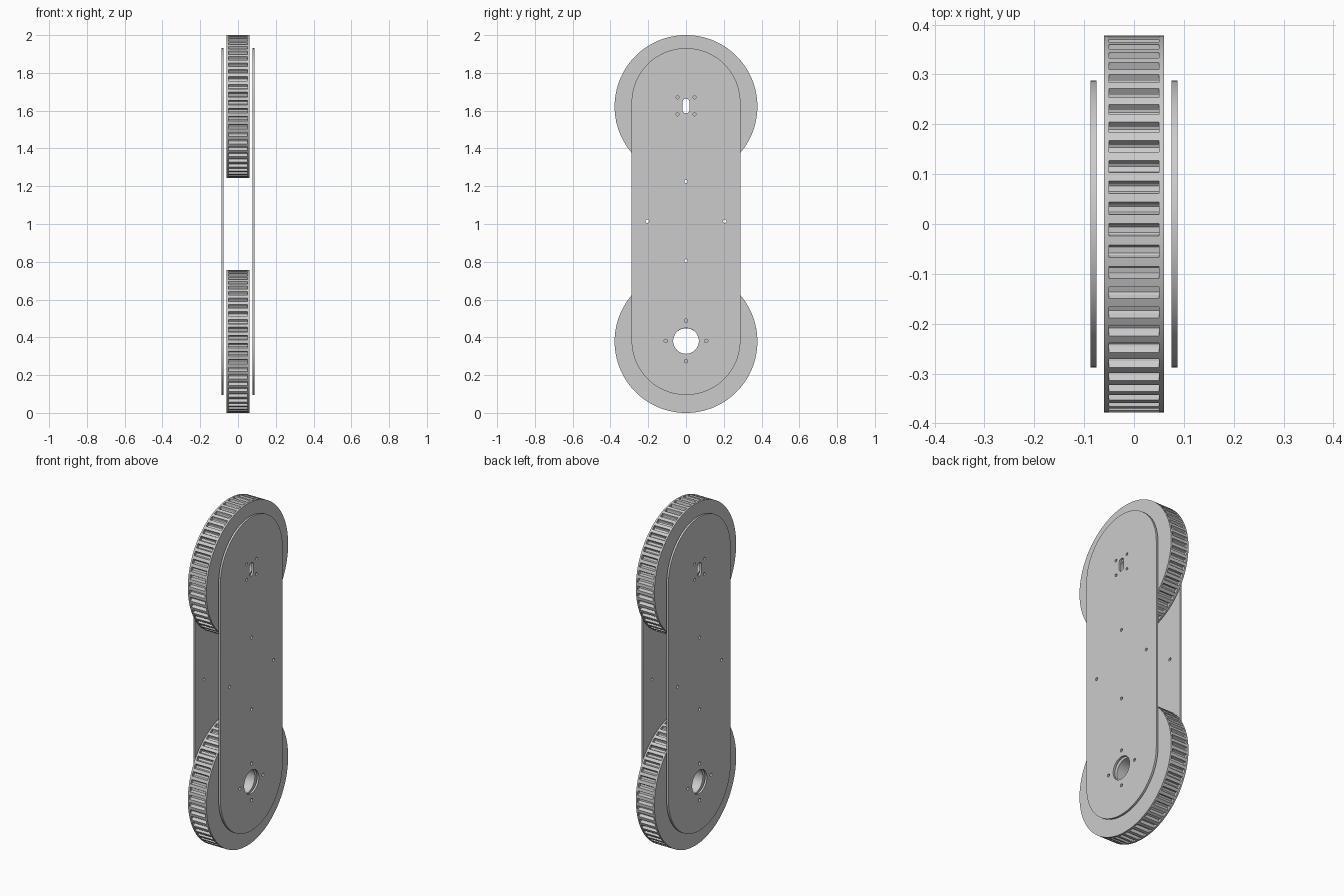
import bpy, bmesh
from math import cos, sin, pi, radians
from mathutils import Matrix

if "Cube" in bpy.data.objects:
    bpy.data.objects.remove(bpy.data.objects["Cube"])

# profile plane -> world: profile x = world y, profile y = world z, depth = world x
AXES = Matrix(((0, 0, 1, 0), (1, 0, 0, 0), (0, 1, 0, 0), (0, 0, 0, 1)))


def arc(cx, cy, r, a0, a1, n):
    return [(cx + r * cos(a0 + (a1 - a0) * i / n), cy + r * sin(a0 + (a1 - a0) * i / n))
            for i in range(n + 1)]


def circle(cx, cy, r, n=32):
    return arc(cx, cy, r, 0, 2 * pi, n)[:-1]


def stadium(z_low, z_high, r, n):
    return arc(0, z_high, r, 0, pi, n) + arc(0, z_low, r, pi, 2 * pi, n)


def slab(name, loops, x, half):
    """Extrude an outline with holes into a slab centred on x."""
    cu = bpy.data.curves.new(name, 'CURVE')
    cu.dimensions, cu.fill_mode, cu.extrude = '2D', 'BOTH', half
    for pts in loops:
        sp = cu.splines.new('POLY')
        sp.points.add(len(pts) - 1)
        for p, (a, b) in zip(sp.points, pts):
            p.co = (a, b, 0, 1)
        sp.use_cyclic_u = True
    tmp = bpy.data.objects.new(name + "_outline", cu)
    bpy.context.collection.objects.link(tmp)
    dg = bpy.context.evaluated_depsgraph_get()
    me = bpy.data.meshes.new_from_object(tmp.evaluated_get(dg))
    bpy.data.objects.remove(tmp)
    bpy.data.curves.remove(cu)
    me.name = name
    me.transform(Matrix.Translation((x, 0, 0)) @ AXES)
    bm = bmesh.new()
    bm.from_mesh(me)
    bmesh.ops.remove_doubles(bm, verts=bm.verts, dist=1e-5)
    bmesh.ops.recalc_face_normals(bm, faces=bm.faces)
    bm.to_mesh(me)
    bm.free()
    ob = bpy.data.objects.new(name, me)
    bpy.context.collection.objects.link(ob)
    bpy.ops.object.select_all(action='DESELECT')
    ob.select_set(True)
    bpy.context.view_layer.objects.active = ob
    bpy.ops.object.shade_smooth_by_angle(angle=radians(30))
    return ob


R, TEETH, DEPTH = 0.378, 55, 0.018
LOW, HIGH = 0.378, 1.622


def toothed(cz):
    """Rim outline with trapezoid grooves."""
    pts = []
    step = 2 * pi / TEETH
    for i in range(TEETH):
        c = radians(91.8) + i * step
        for f, r in ((-0.29, R), (-0.22, R - DEPTH * 0.8), (-0.14, R - DEPTH),
                     (0.14, R - DEPTH), (0.22, R - DEPTH * 0.8), (0.29, R), (0.5, R)):
            pts.append((r * cos(c + f * step), cz + r * sin(c + f * step)))
    return pts


# wheels: grooved drum with a flange on each side
for label, cz, bore in (("lower", LOW, 0.07), ("upper", HIGH, 0.046)):
    hole = circle(0, cz, bore, 48)
    slab(label + "_wheel_drum", [toothed(cz), hole], 0, 0.05)
    for side, s in (("left", -1), ("right", 1)):
        slab(f"{label}_wheel_flange_{side}", [circle(0, cz, R, 165), hole], s * 0.055, 0.005)

# side plates with axle openings and bolt holes
holes = [circle(0, 0.381, 0.068, 48)]
holes += [circle(a * 0.107, 0.381 + b * 0.107, 0.009, 16)
          for a, b in ((1, 0), (-1, 0), (0, 1), (0, -1))]
holes += [circle(a * 0.205, 1.015 + b * 0.21, 0.009, 16)
          for a, b in ((1, 0), (-1, 0), (0, 1), (0, -1))]
holes += [circle(a * 0.045, 1.625 + b * 0.045, 0.008, 16) for a in (-1, 1) for b in (-1, 1)]
holes.append(stadium(1.604, 1.646, 0.018, 12))
outline = stadium(0.383, 1.643, 0.288, 64)
for side, s in (("left", -1), ("right", 1)):
    slab("side_plate_" + side, [outline] + holes, s * 0.0815, 0.006)
